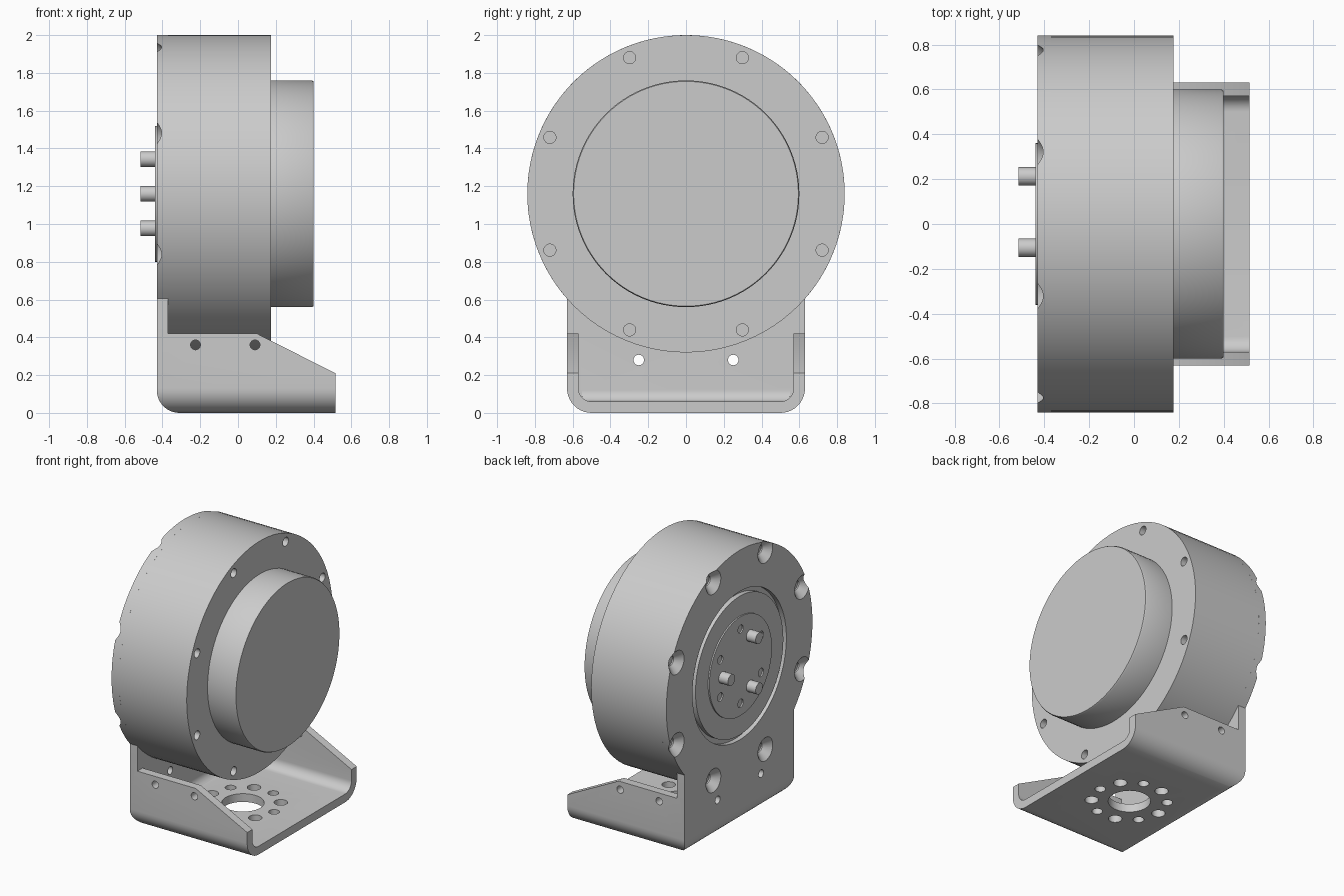
import bpy, bmesh
from math import sin, cos, pi, radians, asin
from mathutils import Vector

cube = bpy.data.objects.get("Cube")
if cube:
    bpy.data.objects.remove(cube, do_unlink=True)

grey = bpy.data.materials.new("light grey metal")
grey.use_nodes = True
colour = (0.6, 0.6, 0.6, 1)
grey.diffuse_color = colour
grey.node_tree.nodes["Principled BSDF"].inputs["Base Color"].default_value = colour

AXIS_Z = 1.16      # height of the drum axis
RADIUS = 0.84      # drum radius
HALF = 0.63        # half width of the bracket
BACK, INNER, TIP = -0.43, -0.37, 0.515
WALL = 0.06


def make(name, bm):
    bmesh.ops.recalc_face_normals(bm, faces=bm.faces)
    mesh = bpy.data.meshes.new(name)
    bm.to_mesh(mesh)
    bm.free()
    obj = bpy.data.objects.new(name, mesh)
    bpy.context.collection.objects.link(obj)
    mesh.materials.append(grey)
    return obj


def prism(name, points, axis, lo, hi):
    """Extrude a flat outline along one axis."""
    place = {"x": lambda u, v: (lo, u, v), "y": lambda u, v: (u, lo, v),
             "z": lambda u, v: (u, v, lo)}[axis]
    bm = bmesh.new()
    face = bm.faces.new([bm.verts.new(place(*p)) for p in points])
    ext = bmesh.ops.extrude_face_region(bm, geom=[face])
    step = Vector([hi - lo if a == axis else 0 for a in "xyz"])
    bmesh.ops.translate(bm, verts=[g for g in ext["geom"] if isinstance(g, bmesh.types.BMVert)], vec=step)
    return make(name, bm)


def lathe(name, profile, y=0, z=AXIS_Z, sides=32, closed=False):
    """Revolve (x, radius) points about an axis along x."""
    bm = bmesh.new()
    rings = [[bm.verts.new((x, y + r * cos(2 * pi * i / sides), z + r * sin(2 * pi * i / sides)))
              for i in range(sides)] for x, r in profile]
    pairs = list(zip(rings, rings[1:]))
    if closed:
        pairs.append((rings[-1], rings[0]))
    else:
        bm.faces.new(rings[0])
        bm.faces.new(rings[-1])
    for a, b in pairs:
        for i in range(sides):
            j = (i + 1) % sides
            bm.faces.new((a[i], a[j], b[j], b[i]))
    return make(name, bm)


def boolean(target, tool, operation="DIFFERENCE"):
    bpy.context.view_layer.objects.active = target
    mod = target.modifiers.new("cut", "BOOLEAN")
    mod.operation, mod.solver, mod.object = operation, "EXACT", tool
    bpy.ops.object.modifier_apply(modifier=mod.name)
    bpy.data.objects.remove(tool, do_unlink=True)


def arc(cx, cy, r, start, end, steps=10):
    angles = [radians(start + (end - start) * i / steps) for i in range(steps + 1)]
    return [(cx + r * cos(a), cy + r * sin(a)) for a in angles]


def rounded_base(half, z, r):
    return arc(-half + r, z + r, r, 180, 270) + arc(half - r, z + r, r, 270, 360)


def corner(r, extra):
    """Outline that fills the corner between a wall and a floor."""
    x, z = (BACK, 0) if extra > 0.03 else (INNER, WALL)
    return [(x - extra, z - extra), (x + r, z - extra)] + arc(x + r, z + r, r, 270, 180) + [(x - extra, z + r)]


def ring(count, radius, start=0):
    return [(radius * cos(radians(start) + 2 * pi * i / count),
             radius * sin(radians(start) + 2 * pi * i / count)) for i in range(count)]


# Bracket: U channel with sloping side walls
bracket = prism("mounting_bracket", rounded_base(HALF, 0, 0.13) + [(HALF, 0.42), (-HALF, 0.42)],
                "x", INNER - 0.02, TIP)
inside = HALF - WALL
boolean(bracket, prism("cutter", rounded_base(inside, WALL, 0.07) + [(inside, 1), (-inside, 1)],
                       "x", INNER - 0.1, 1))
boolean(bracket, prism("cutter", [(0.1, 0.42), (TIP, 0.21), (0.7, 0.116), (0.7, 0.6), (0.1, 0.6)], "y", -1, 1))

# Bracket: back plate that grows into the round cap
meet = asin(HALF / RADIUS) * 180 / pi
cap = arc(0, AXIS_Z, RADIUS, meet - 90, 270 - meet, 96)
boolean(bracket, prism("plate", rounded_base(HALF, 0, 0.13) + cap, "x", BACK, INNER), "UNION")
boolean(bracket, prism("bend", corner(0.06, 0.02), "y", -0.55, 0.55), "UNION")
boolean(bracket, prism("cutter", corner(0.12, 0.05), "y", -1, 1))

# Bracket: round groove and countersunk screw holes in the cap
boolean(bracket, lathe("cutter", [(-0.5, 0.505), (-0.5, 0.54), (-0.395, 0.54), (-0.395, 0.505)],
                       sides=96, closed=True))
screws = ring(8, 0.78, 22.5)
for y, z in screws:
    boolean(bracket, lathe("cutter", [(-0.45, 0.105), (-0.38, 0.035), (-0.35, 0.035)], y, AXIS_Z + z))

# Bracket: small holes in back plate and side walls
for y in (-0.25, 0.25):
    boolean(bracket, lathe("cutter", [(-0.5, 0.028), (-0.3, 0.028)], y, 0.28))
for x in (-0.225, 0.09):
    boolean(bracket, prism("cutter", arc(x, 0.36, 0.026, 0, 345, 23), "y", -1, 1))

# Bracket: floor hole with a bolt circle around it
floor_x = 0.04
boolean(bracket, prism("cutter", arc(floor_x, 0, 0.14, 0, 352.5, 47), "z", -0.1, 0.2))
for i, (x, y) in enumerate(ring(10, 0.25)):
    size = 0.045 if i % 2 else 0.036
    boolean(bracket, prism("cutter", arc(floor_x + x, y, size, 0, 345, 23), "z", -0.1, 0.2))

# Drum with a raised round boss
drum = lathe("drum_housing", [(INNER, RADIUS), (0.175, RADIUS), (0.175, 0.6), (0.39, 0.6), (0.4, 0.595)], sides=96)
for y, z in screws:
    boolean(drum, lathe("cutter", [(0.08, 0.032), (0.3, 0.032)], y, AXIS_Z + z))

# Connector disc with pin sockets and pins
disc = lathe("connector_disc", [(-0.42, 0.36), (-0.44, 0.36)], sides=64)
for y, z in ring(6, 0.27, 30):
    boolean(disc, lathe("cutter", [(-0.5, 0.03), (-0.425, 0.03)], y, AXIS_Z + z))
parts = [bracket, drum, disc]
for i, (y, z) in enumerate(ring(3, 0.212)):
    parts.append(lathe(f"connector_pin_{i + 1}", [(-0.43, 0.041), (-0.515, 0.041)], y, AXIS_Z + z))

# Smooth curved surfaces, keep edges sharp
bpy.ops.object.select_all(action="DESELECT")
for part in parts:
    part.select_set(True)
bpy.context.view_layer.objects.active = bracket
bpy.ops.object.shade_smooth_by_angle(angle=radians(30))
